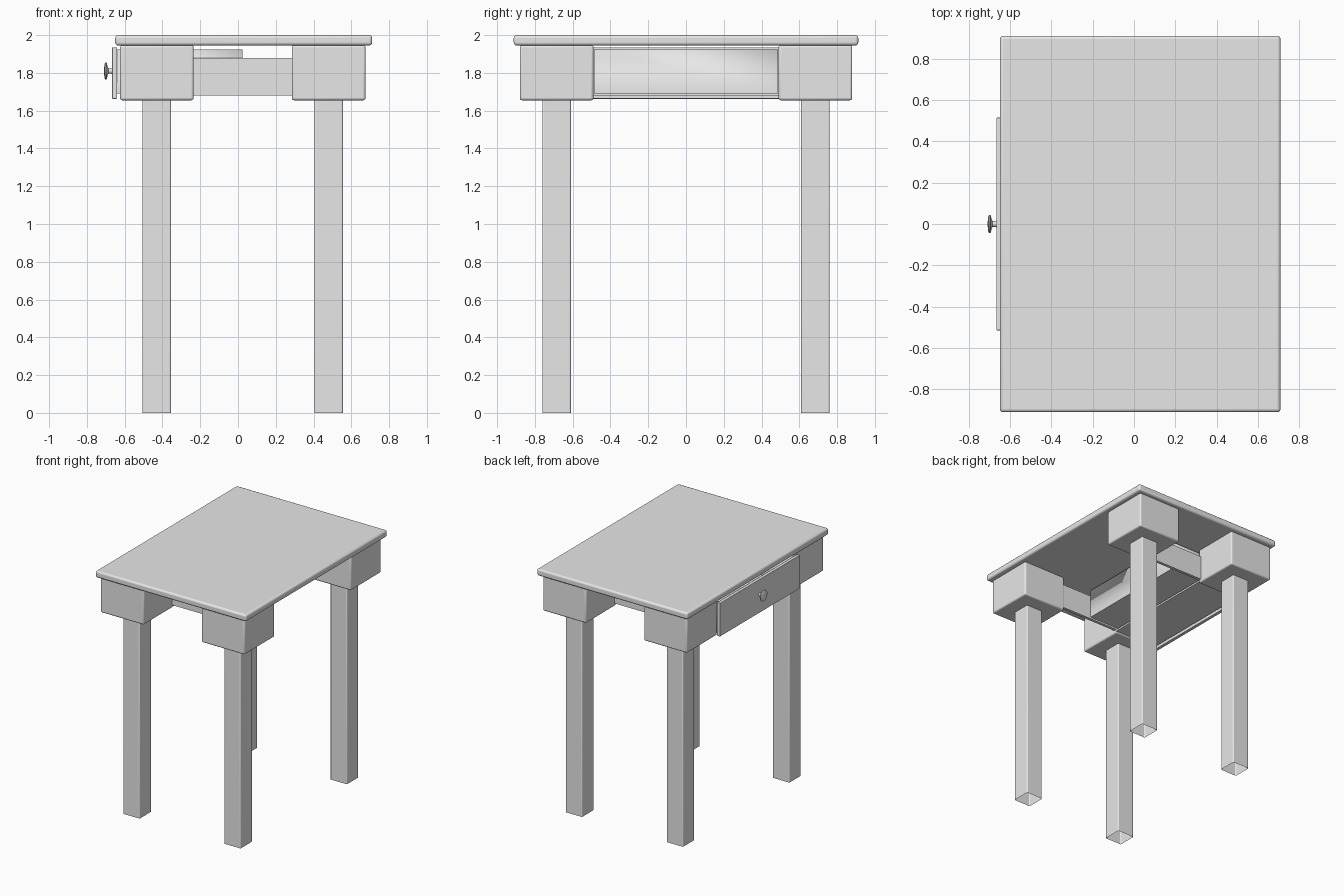
import bpy, bmesh, math
from mathutils import Matrix

old = bpy.data.objects.get("Cube")
if old:
    bpy.data.objects.remove(old, do_unlink=True)

GREY = (0.8, 0.8, 0.8, 1)
mat = bpy.data.materials.new("plain grey")
mat.use_nodes = True
mat.diffuse_color = GREY
mat.node_tree.nodes["Principled BSDF"].inputs["Base Color"].default_value = GREY


def finish(name, bm, bevel=0.0):
    bmesh.ops.recalc_face_normals(bm, faces=bm.faces)
    mesh = bpy.data.meshes.new(name)
    bm.to_mesh(mesh)
    bm.free()
    mesh.materials.append(mat)
    obj = bpy.data.objects.new(name, mesh)
    bpy.context.collection.objects.link(obj)
    if bevel:
        mod = obj.modifiers.new("rounded edges", "BEVEL")
        mod.width, mod.segments = bevel, 3
    bpy.ops.object.select_all(action="DESELECT")
    obj.select_set(True)
    bpy.context.view_layer.objects.active = obj
    bpy.ops.object.shade_smooth_by_angle(angle=math.radians(35))
    return obj


def box(name, x, y, z, bevel=0.0, open_side=None):
    """Box from (low, high) ranges; open_side drops the 'top' or 'bottom' face."""
    bm = bmesh.new()
    bmesh.ops.create_cube(bm, size=1)
    for v in bm.verts:
        v.co = [r[0] if c < 0 else r[1] for c, r in zip(v.co, (x, y, z))]
    if open_side:
        pick = max if open_side == "top" else min
        face = pick(bm.faces, key=lambda f: f.calc_center_median().z)
        bmesh.ops.delete(bm, geom=[face], context="FACES_ONLY")
    return finish(name, bm, bevel)


def span(centre, size):
    return (centre - size / 2, centre + size / 2)


# Table top
box("table_top", (-0.65, 0.71), (-0.912, 0.912), (1.945, 2.0), 0.015)

# Corner blocks with open-ended legs
for end, xb, xl in (("drawer_side", -0.43, -0.43), ("far_side", 0.48, 0.48)):
    for side, s in (("front", -1), ("back", 1)):
        name = f"{side}_{end}"
        box(name + "_block", span(xb, 0.39), span(s * 0.685, 0.39), (1.655, 1.947), 0.012)
        box(name + "_leg", span(xl, 0.15), span(s * 0.685, 0.15), (0, 1.67), 0.008, "bottom")

# Runners on both sides of the drawer
for side, s in (("front", -1), ("back", 1)):
    box(side + "_runner", (-0.5, 0.5), span(s * 0.503, 0.024), (1.68, 1.88))

# Shelf under the drawer, between the drawer-side blocks
box("drawer_shelf", (-0.615, -0.235), (-0.495, 0.495), (1.665, 1.68))

# Open drawer box with wall thickness, and its front panel
drawer = box("drawer_box", (-0.642, 0.025), (-0.486, 0.486), (1.69, 1.925), 0, "top")
wall = drawer.modifiers.new("walls", "SOLIDIFY")
wall.thickness, wall.offset = 0.02, -1
box("drawer_front", (-0.667, -0.64), (-0.515, 0.515), (1.663, 1.935), 0.003)

# Turned knob: profile of (distance from panel, radius), spun about the x axis
profile = [(0, 0.018), (0.006, 0.014), (0.02, 0.014), (0.025, 0.022), (0.029, 0.041),
           (0.033, 0.045), (0.038, 0.044), (0.042, 0.036), (0.045, 0)]
bm = bmesh.new()
verts = [bm.verts.new((-d, 0, r)) for d, r in profile]
edges = [bm.edges.new(pair) for pair in zip(verts, verts[1:])]
bmesh.ops.spin(bm, geom=verts + edges, cent=(0, 0, 0), axis=(1, 0, 0),
               angle=math.tau, steps=32)
bmesh.ops.remove_doubles(bm, verts=bm.verts, dist=0.0005)
bmesh.ops.transform(bm, matrix=Matrix.Translation((-0.665, 0, 1.81)), verts=bm.verts)
finish("drawer_knob", bm)
